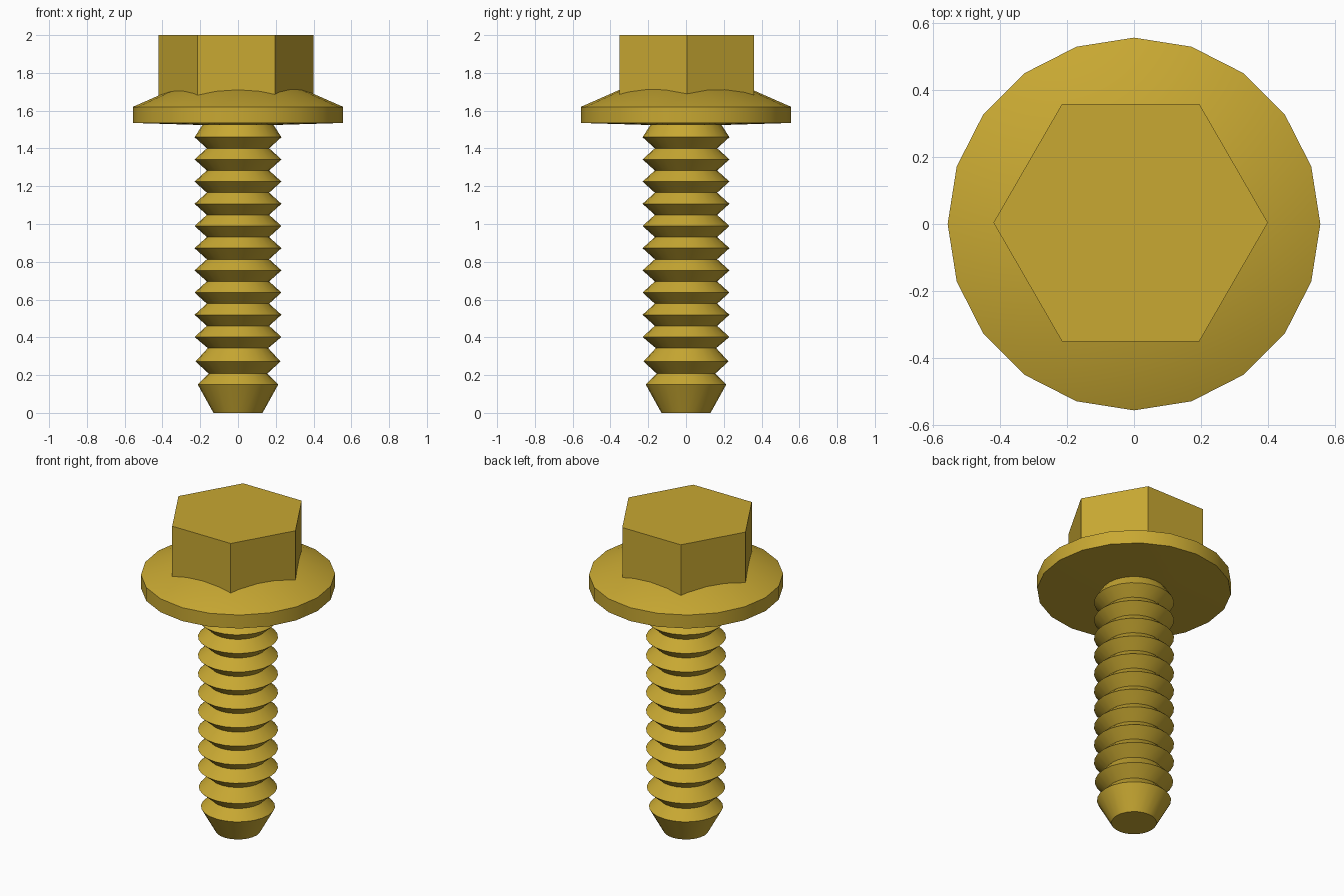
import bpy
import bmesh
import math

cube = bpy.data.objects.get("Cube")
if cube:
    bpy.data.objects.remove(cube, do_unlink=True)

# Single brass-yellow colour
brass = bpy.data.materials.new("brass yellow")
brass.use_nodes = True
COLOUR = (0.578, 0.392, 0.032, 1.0)
brass.diffuse_color = COLOUR
brass.node_tree.nodes["Principled BSDF"].inputs["Base Color"].default_value = COLOUR


def lathe(name, profile, sides, centre=(0, 0), smooth=True):
    """Stack rings of (radius, z) from bottom to top and cap both ends."""
    bm = bmesh.new()
    rings = []
    for r, z in profile:
        rings.append([bm.verts.new((centre[0] + r * math.cos(2 * math.pi * i / sides),
                                    centre[1] + r * math.sin(2 * math.pi * i / sides), z))
                      for i in range(sides)])
    for low, high in zip(rings, rings[1:]):
        for i in range(sides):
            j = (i + 1) % sides
            bm.faces.new((low[i], low[j], high[j], high[i]))
    bm.faces.new(rings[0][::-1])
    bm.faces.new(rings[-1])
    mesh = bpy.data.meshes.new(name)
    bm.to_mesh(mesh)
    bm.free()
    mesh.materials.append(brass)
    obj = bpy.data.objects.new(name, mesh)
    bpy.context.collection.objects.link(obj)
    if smooth:
        bpy.ops.object.select_all(action='DESELECT')
        obj.select_set(True)
        bpy.context.view_layer.objects.active = obj
        bpy.ops.object.shade_smooth_by_angle(angle=math.radians(30))
    return obj


# Threaded shank: tapered tip, two smaller lead-in crests, then even threads
profile = [(0.13, 0.0), (0.213, 0.15), (0.155, 0.208),
           (0.225, 0.272), (0.16, 0.343)]
PITCH = 0.1175
for k in range(10):
    crest = 0.402 + k * PITCH
    profile += [(0.23, crest), (0.165, crest + 0.0588)]
profile[-1] = (0.165, 1.56)
lathe("threaded_shank", profile, 24)

# Washer flange: slightly convex underside, upright rim, conical top
lathe("washer_flange", [(0.19, 1.524), (0.557, 1.535), (0.557, 1.62), (0.30, 1.733)], 20)

# Hexagonal head, sunk into the flange cone
lathe("hex_head", [(0.41, 1.63), (0.41, 2.0)], 6, centre=(-0.01, 0.004), smooth=False)
